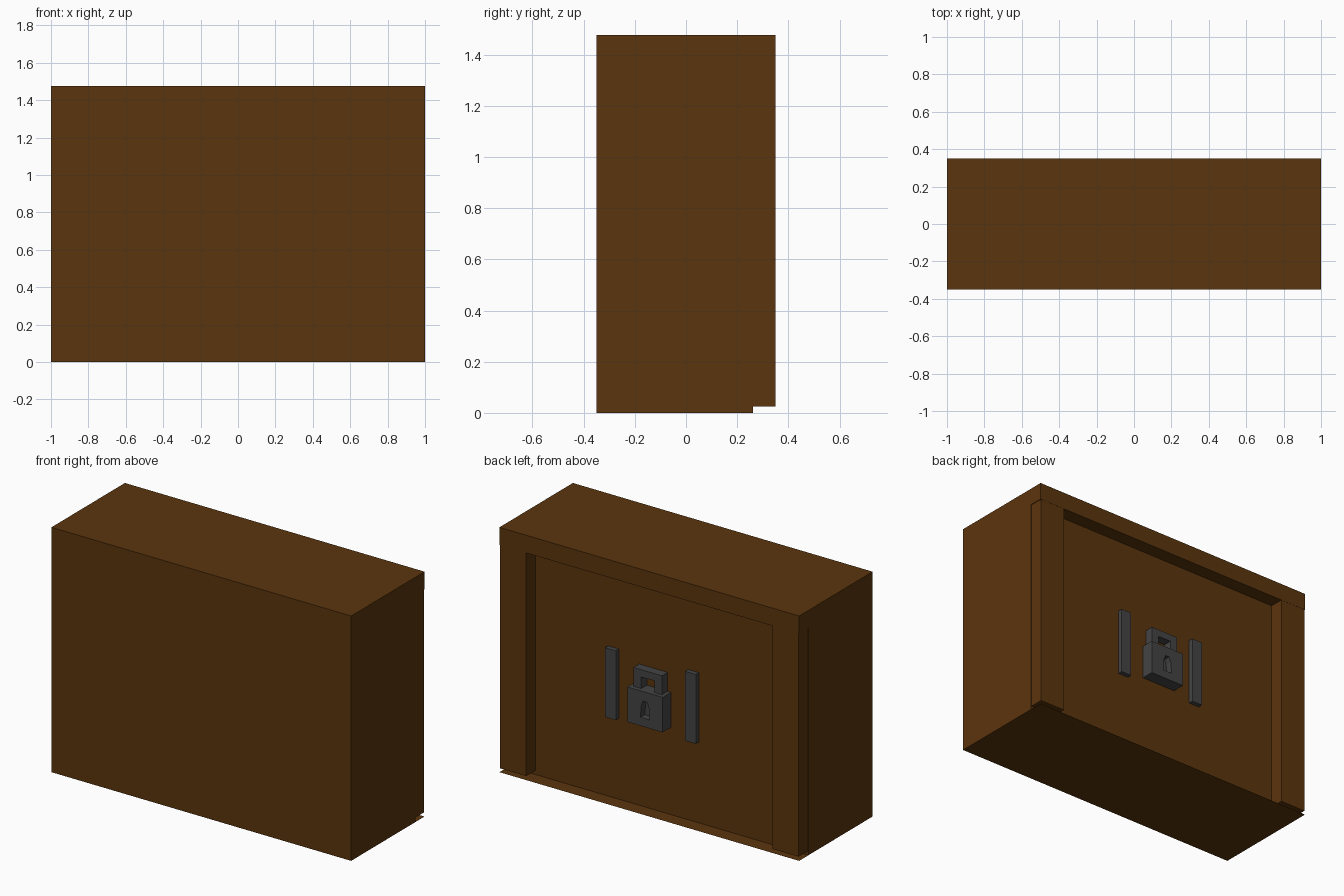
import bpy, bmesh
from mathutils import Vector

if "Cube" in bpy.data.objects:
    bpy.data.objects.remove(bpy.data.objects["Cube"])


def material(name, rgb):
    m = bpy.data.materials.new(name)
    m.diffuse_color = (*rgb, 1)
    m.use_nodes = True
    m.node_tree.nodes["Principled BSDF"].inputs["Base Color"].default_value = m.diffuse_color
    return m


WOOD = material("dark_wood", (0.105, 0.035, 0.004))
METAL = material("dark_metal", (0.058, 0.058, 0.058))


def prism(name, pts, axis, a, b, mat):
    """Extrude a 2D profile from a to b; x-axis profiles are (y, z), y-axis ones (x, z)."""
    bm = bmesh.new()
    put = (lambda p: (a, p[0], p[1])) if axis == "x" else (lambda p: (p[0], a, p[1]))
    face = bm.faces.new([bm.verts.new(put(p)) for p in pts])
    if b != a:
        out = bmesh.ops.extrude_face_region(bm, geom=[face])
        move = Vector((b - a, 0, 0)) if axis == "x" else Vector((0, b - a, 0))
        bmesh.ops.translate(bm, vec=move, verts=[v for v in out["geom"] if isinstance(v, bmesh.types.BMVert)])
    bmesh.ops.recalc_face_normals(bm, faces=bm.faces)
    me = bpy.data.meshes.new(name)
    bm.to_mesh(me)
    bm.free()
    me.materials.append(mat)
    ob = bpy.data.objects.new(name, me)
    bpy.context.collection.objects.link(ob)
    return ob


def box(name, x, y, z, mat):
    pts = [(x[0], z[0]), (x[1], z[0]), (x[1], z[1]), (x[0], z[1])]
    return prism(name, pts, "y", y[0], y[1], mat)


PANEL = 0.262  # recessed back panel depth

# Cabinet body with overhanging top rail at the back
prism("cabinet_body", [(-0.35, 0), (PANEL, 0), (PANEL, 1.37), (0.35, 1.37), (0.35, 1.477), (-0.35, 1.477)],
      "x", -1, 1, WOOD)

# Paper-thin bottom lip
bpy.ops.mesh.primitive_plane_add(size=1, location=(0, (PANEL + 0.35) / 2, 0))
lip = bpy.context.object
lip.name = "bottom_lip"
lip.scale = (2, 0.35 - PANEL, 1)
lip.data.materials.append(WOOD)

# Side posts, slightly inset from the body sides
for side, s in (("left", -1), ("right", 1)):
    box(side + "_post", sorted((s * 0.822, s * 0.996)), (PANEL, 0.349), (0.024, 1.37), WOOD)

# Handles either side of the lock
CX = 0.034
for side, s in (("left", -1), ("right", 1)):
    c = CX + s * 0.267
    box(side + "_handle", (c - 0.036, c + 0.036), (PANEL, 0.291), (0.488, 0.906), METAL)

# Padlock body with a keyhole recess
lock = box("padlock_body", (CX - 0.118, CX + 0.118), (PANEL, 0.342), (0.527, 0.738), METAL)
half = [(0.031, 0.578), (0.025, 0.65), (0.013, 0.68)]
key = prism("keyhole_cutter", [(CX + x, z) for x, z in half] + [(CX - x, z) for x, z in reversed(half)],
            "y", 0.30, 0.40, METAL)
key.hide_render = True
mod = lock.modifiers.new("keyhole", "BOOLEAN")
mod.operation = "DIFFERENCE"
mod.solver = "EXACT"
mod.object = key
bpy.context.view_layer.objects.active = lock
bpy.ops.object.modifier_apply(modifier=mod.name)
bpy.data.objects.remove(key)

# Square padlock shackle
o, i = 0.095, 0.044
shackle = [(-o, 0.738), (-i, 0.738), (-i, 0.808), (i, 0.808), (i, 0.738), (o, 0.738), (o, 0.852), (-o, 0.852)]
prism("padlock_shackle", [(CX + x, z) for x, z in shackle], "y", PANEL, 0.316, METAL)
